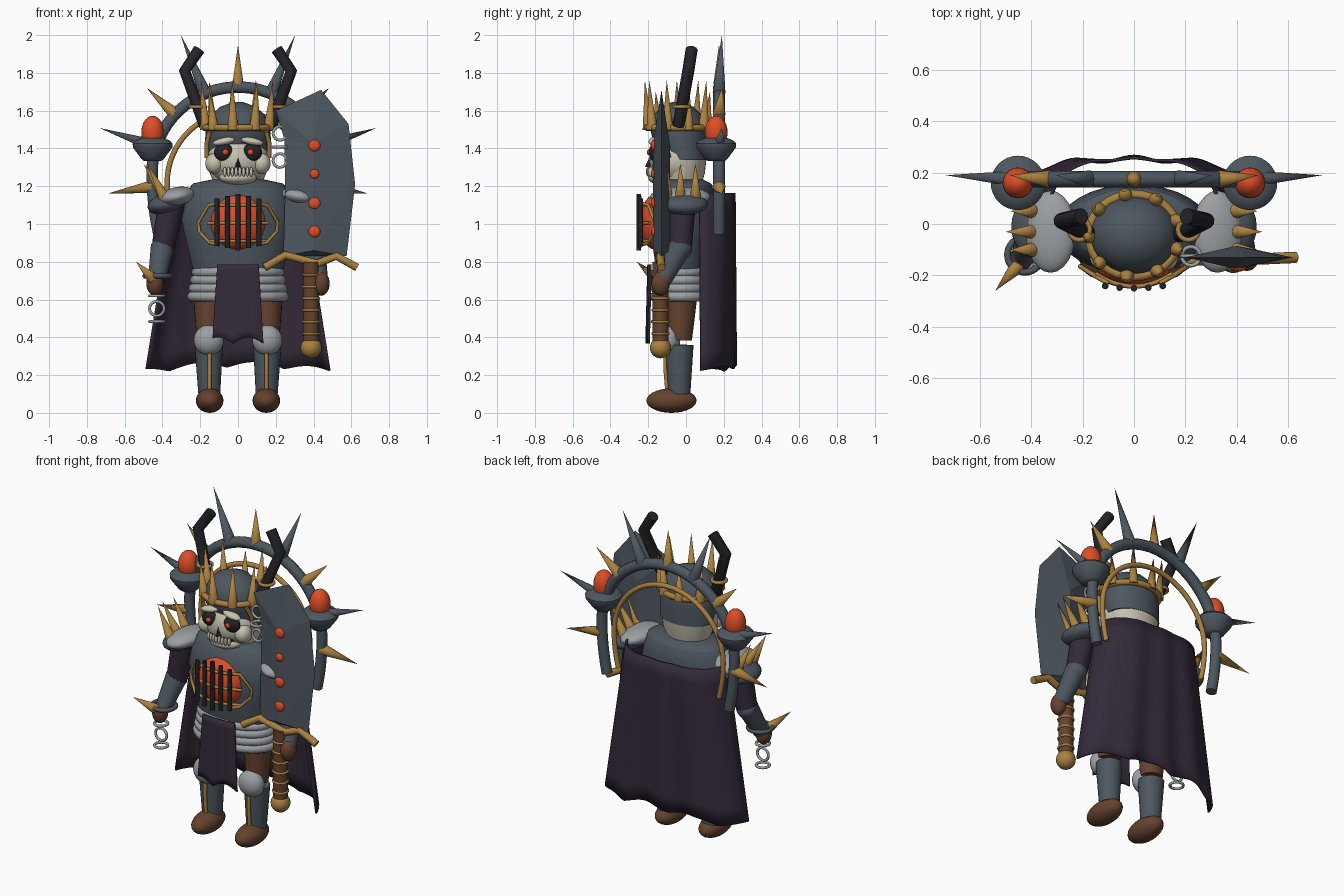
import bpy, bmesh, math
from mathutils import Vector, Matrix

cube = bpy.data.objects.get("Cube")
if cube:
    bpy.data.objects.remove(cube, do_unlink=True)


def material(name, *rgb):
    m = bpy.data.materials.new(name)
    m.use_nodes = True
    m.diffuse_color = (*rgb, 1)
    m.node_tree.nodes["Principled BSDF"].inputs["Base Color"].default_value = (*rgb, 1)
    return m


STEEL = material("dark steel", .075, .095, .115)
PLATE = material("pale steel", .33, .35, .37)
GOLD = material("aged gold", .4, .22, .05)
EMBER = material("ember orange", .72, .075, .02)
LEATHER = material("brown leather", .13, .055, .028)
CLOTH = material("dark purple cloth", .034, .023, .042)
BONE = material("bone", .58, .54, .43)
CHAR = material("charcoal", .017, .017, .022)


def add(name, bm, mat):
    bmesh.ops.recalc_face_normals(bm, faces=bm.faces)
    me = bpy.data.meshes.new(name)
    bm.to_mesh(me)
    bm.free()
    me.materials.append(mat)
    ob = bpy.data.objects.new(name, me)
    bpy.context.collection.objects.link(ob)
    return ob


def ball(name, mat, pos, radii, tilt=0):
    bm = bmesh.new()
    bmesh.ops.create_uvsphere(bm, u_segments=24, v_segments=14, radius=1)
    bm.transform(Matrix.Translation(pos) @ Matrix.Rotation(tilt, 4, 'Y') @ Matrix.Diagonal((*radii, 1)))
    return add(name, bm, mat)


def rod(name, mat, a, b, r1, r2=0, sides=16):
    a, b = Vector(a), Vector(b)
    bm = bmesh.new()
    bmesh.ops.create_cone(bm, cap_ends=True, segments=sides, radius1=r1, radius2=r2, depth=(b - a).length)
    turn = (b - a).to_track_quat('Z', 'Y').to_matrix().to_4x4()
    bm.transform(Matrix.Translation((a + b) / 2) @ turn)
    return add(name, bm, mat)


def tube(name, mat, points, r, closed=False):
    cu = bpy.data.curves.new(name, 'CURVE')
    cu.dimensions = '3D'
    cu.bevel_depth, cu.bevel_resolution, cu.use_fill_caps = r, 3, True
    sp = cu.splines.new('POLY')
    sp.points.add(len(points) - 1)
    for p, co in zip(sp.points, points):
        p.co = (*co, 1)
    sp.use_cyclic_u = closed
    tmp = bpy.data.objects.new(name + "_path", cu)
    bpy.context.collection.objects.link(tmp)
    me = bpy.data.meshes.new_from_object(tmp.evaluated_get(bpy.context.evaluated_depsgraph_get()))
    bpy.data.objects.remove(tmp, do_unlink=True)
    bm = bmesh.new()
    bm.from_mesh(me)
    return add(name, bm, mat)


def arc(center, ra, rb, a0, a1, upright=False, n=32):
    c, out = Vector(center), []
    for i in range(n):
        a = math.radians(a0 + (a1 - a0) * i / (n if a1 - a0 == 360 else n - 1))
        u, v = ra * math.cos(a), rb * math.sin(a)
        out.append(c + Vector((u, 0, v) if upright else (u, v, 0)))
    return out


def arch(name, mat, center, radius, end_x, end_z, r):
    # half circle with legs that curve slightly inward
    x, y, z = center
    legs = []
    for i in range(1, 7):
        t = i / 6
        legs.append((radius + (end_x - radius) * t * t, z + (end_z - z) * t))
    right = [(lx, y, lz) for lx, lz in reversed(legs)]
    left = [(-lx, y, lz) for lx, lz in legs]
    tube(name, mat, right + arc(center, radius, radius, 0, 180, True) + left, r)


def ring(name, mat, center, ra, rb, r, upright=False):
    return tube(name, mat, arc(center, ra, rb, 0, 360, upright), r, True)


def loft(name, mat, sections, x=0, n=32):
    # each section is height, x radius, y radius, y centre
    bm = bmesh.new()
    loops = [[bm.verts.new(p) for p in arc((x, cy, z), rx, ry, 0, 360, n=n)] for z, rx, ry, cy in sections]
    for lo, hi in zip(loops, loops[1:]):
        for i in range(n):
            bm.faces.new((lo[i], lo[(i + 1) % n], hi[(i + 1) % n], hi[i]))
    bm.faces.new(loops[0])
    bm.faces.new(loops[-1])
    return add(name, bm, mat)


def cloth(name, w0, w1, top, bottom, depth, jag, nx=48, nz=10):
    bm = bmesh.new()
    grid = []
    for j in range(nz + 1):
        t = j / nz
        row = []
        for i in range(nx + 1):
            u = 2 * i / nx - 1
            z = top + (bottom + jag(u) - top) * t
            row.append(bm.verts.new((u * (w0 + (w1 - w0) * t), depth(u, t), z)))
        grid.append(row)
    for a, b in zip(grid, grid[1:]):
        for i in range(nx):
            bm.faces.new((a[i], a[i + 1], b[i + 1], b[i]))
    ob = add(name, bm, CLOTH)
    ob.modifiers.new("thickness", 'SOLIDIFY').thickness = .012
    return ob


# Torso, waist bands and cloth
loft("torso", STEEL, [(.6, .2, .12, -.02), (.78, .245, .14, -.02), (.9, .275, .16, -.02), (1.02, .3, .175, -.02),
                      (1.12, .28, .17, -.02), (1.205, .248, .15, -.01), (1.215, .235, .14, -.01), (1.24, .12, .1, -.02)])
for k in range(4):
    z = .745 - k * .043
    ring(f"waist_band_{k}", PLATE, (0, -.02, z), .22 + .008 * k, .13 + .005 * k, .027)
cloth("cape", .34, .49, 1.165, .205,
      lambda u, t: .26 - .05 * u * u - .14 * u ** 8 + (.003 + .007 * t) * math.cos(13 * u),
      lambda u: .035 * (1 - u * u) + .03 * abs(math.sin(5 * u + .6)))
cloth("loincloth", .11, .135, .785, .365,
      lambda u, t: -.205 - .01 * t + .012 * u * u,
      lambda u: .035 * abs(math.sin(2.6 * u + .5)))

# Caged chest core
ball("chest_core", EMBER, (0, -.165, 1.01), (.145, .078, .145))
for k in range(5):
    x = -.112 + k * .056
    h = .15 - .012 * abs(k - 2)
    y = -.25 + .7 * x * x
    rod(f"cage_bar_{k}", CHAR, (x, y, 1.01 - h), (x, y, 1.01 + h), .013, .013)
for k, w in enumerate((.15, .16, .15)):
    z = .91 + k * .095
    tube(f"cage_band_{k}", GOLD, [(w * i / 8, -.243 + .05 * (i / 8) ** 2, z) for i in range(-8, 9)], .009)

# Head and helm
ball("skull", BONE, (0, -.05, 1.34), (.165, .145, .14))
loft("skull_base", BONE, [(1.2, .12, .1, -.02), (1.27, .15, .12, -.02), (1.36, .16, .12, -.01)])
loft("helm", STEEL, [(1.34, .166, .12, -.01), (1.45, .174, .143, -.033), (1.52, .17, .15, -.045),
                     (1.58, .14, .125, -.045), (1.62, .095, .085, -.045), (1.645, .03, .03, -.045)])
ball("jaw", BONE, (0, -.12, 1.245), (.1, .08, .04))
ball("mouth", CHAR, (0, -.165, 1.28), (.085, .03, .018))
rod("nose", CHAR, (0, -.19, 1.3), (0, -.188, 1.365), .028, 0, 3)
for k in range(8):
    x = -.07 + k * .02
    ball(f"tooth_{k}", BONE, (x, -.2 + 2.5 * x * x, 1.277), (.009, .012, .026))
ring("crown_band", GOLD, (0, -.045, 1.51), .175, .16, .018)
for k in range(9):
    a = math.radians(-59 + 40 * k)
    c, s = math.cos(a), math.sin(a)
    h = .2 if k in (2, 4, 7) else .26
    rod(f"crown_spike_{k}", GOLD, (.172 * c, -.045 + .157 * s, 1.5), (.195 * c, -.045 + .175 * s, 1.5 + h), .03)

# Halo arches behind the head
HUB = Vector((0, .175, 1.27))
arch("halo_arch", STEEL, HUB, .455, .42, .95, .032)
arch("halo_inner_arch", GOLD, (0, .17, 1.22), .375, .345, 1.0, .015)
rod("halo_top_spike", GOLD, (0, .175, 1.74), (0, .175, 1.95), .03)

# Paired parts
for s, side in ((1, "left"), (-1, "right")):
    def n(part):
        return f"{side}_{part}"

    # halo spikes and lanterns
    for k, (deg, reach, mat) in enumerate(((-9, .70, GOLD), (18, .77, STEEL), (43, .66, GOLD), (67.5, .79, STEEL))):
        d = Vector((s * math.cos(math.radians(deg)), 0, math.sin(math.radians(deg))))
        rod(n(f"halo_spike_{k}"), mat, HUB + d * .46, HUB + d * reach + Vector((0, .015, 0)), .034)
    loft(n("lantern_bowl"), STEEL, [(1.333, .045, .045, .16), (1.345, .06, .06, .16), (1.405, .104, .104, .16),
                                    (1.425, .106, .106, .16), (1.442, .09, .09, .16), (1.455, .06, .06, .16)], x=s * .452)
    ball(n("lantern_flame"), EMBER, (s * .452, .16, 1.485), (.06, .06, .088))

    # cage frame, face and horns
    tube(n("cage_frame"), GOLD, [(s * .1, -.232, 1.11), (s * .155, -.2, 1.1), (s * .21, -.165, 1.01),
                                 (s * .205, -.165, .96), (s * .15, -.2, .9), (s * .1, -.232, .89)], .009)
    ball(n("eye_socket"), CHAR, (s * .075, -.165, 1.38), (.052, .032, .048))
    ball(n("eye"), EMBER, (s * .066, -.195, 1.38), (.016, .012, .016))
    ball(n("brow"), BONE, (s * .075, -.168, 1.437), (.06, .03, .02), s * .2)
    ball(n("cheekbone"), BONE, (s * .125, -.125, 1.32), (.048, .055, .055))
    tube(n("helm_trim"), GOLD, [(s * .165, -.09, 1.35), (s * .165, -.105, 1.43), (s * .15, -.13, 1.49)], .012)
    tube(n("horn"), CHAR, [(s * .175, -.04, 1.52), (s * .282, .012, 1.81), (s * .205, .03, 1.925)], .032)
    ring(n("horn_ring"), GOLD, (s * .212, -.022, 1.62), .04, .04, .01)

    # arms
    ball(n("pauldron_lower"), STEEL, (s * .38, -.01, 1.105), (.1, .125, .055), s * .2)
    ball(n("pauldron_upper"), PLATE, (s * .325, -.03, 1.145), (.1, .16, .05), s * .2)
    for k, y in enumerate((-.1, -.03, .05)):
        rod(n(f"pauldron_spike_{k}"), GOLD, (s * .39, y, 1.14), (s * (.5 - .02 * abs(k - 1)), y, 1.32), .03)
    rod(n("upper_arm"), CLOTH, (s * .355, -.02, 1.1), (s * .4, -.03, .86), .072, .06)
    ball(n("elbow"), STEEL, (s * .4, -.03, .87), (.062, .062, .06))
    rod(n("forearm"), STEEL, (s * .4, -.03, .88), (s * .43, -.125, .7), .062, .047)
    ball(n("hand"), LEATHER, (s * .44, -.135, .685), (.045, .048, .065))

    # legs
    rod(n("thigh"), LEATHER, (s * .155, -.033, .385), (s * .155, -.02, .66), .064, .085, 24)
    ball(n("knee_guard"), PLATE, (s * .155, -.09, .385), (.08, .06, .08))
    rod(n("shin"), STEEL, (s * .152, -.035, .1), (s * .155, -.035, .36), .058, .075, 24)
    tube(n("shin_trim"), GOLD, [(s * .15, -.108, .33), (s * .15, -.11, .24), (s * .15, -.1, .12)], .011)
    ball(n("boot"), LEATHER, (s * .15, -.077, .065), (.073, .133, .065))

# Wrist ring with a spike, and the hanging chains
ring("wrist_ring", STEEL, (-.425, -.12, .725), .068, .068, .013)
rod("wrist_spike", GOLD, (-.455, -.165, .715), (-.54, -.26, .8), .03)
for k in range(3):
    ring(f"wrist_chain_{k}", PLATE, (-.43, -.14, .62 - k * .068), .038, .038, .008, k % 2 == 1)
    ring(f"blade_chain_{k}", PLATE, (.222, -.125, 1.48 - k * .072), .036, .036, .008, k % 2 == 0)

# Broad blade with a raised ridge on both sides
outline = [(.24, .83), (.575, .83), (.62, 1.21), (.585, 1.53), (.44, 1.71), (.2, 1.6), (.245, 1.45), (.25, 1.2)]
bm = bmesh.new()
rim = [bm.verts.new((x, -.13, z)) for x, z in outline]
for dy in (-.045, .045):
    low, high = (bm.verts.new((.4, -.13 + dy, z)) for z in (.86, 1.42))
    peak = [low, low, high, high, high, high, high, low]
    for i in range(8):
        j = (i + 1) % 8
        bm.faces.new((rim[i], rim[j], peak[i]))
        if peak[i] != peak[j]:
            bm.faces.new((rim[j], peak[j], peak[i]))
blade = add("blade", bm, STEEL)
for k, z in enumerate((1.415, 1.265, 1.11, .96)):
    r = .025 if k == 1 else .031
    ball(f"blade_gem_{k}", EMBER, (.405, -.17, z), (r, .016, r))
tube("blade_guard", GOLD, [(.14, -.15, .77), (.25, -.14, .835), (.42, -.135, .79), (.52, -.135, .83), (.63, -.13, .77)], .022)
rod("grip", LEATHER, (.387, -.135, .36), (.387, -.135, .8), .042, .042)
for k in range(6):
    ring(f"grip_ring_{k}", GOLD, (.387, -.135, .42 + k * .062), .042, .042, .007)
ball("pommel", GOLD, (.387, -.135, .345), (.056, .056, .056))

# Smooth the rounded parts, keep the blade faceted
bpy.ops.object.select_all(action='DESELECT')
for ob in bpy.context.collection.objects:
    if ob.type == 'MESH' and ob != blade:
        ob.select_set(True)
        bpy.context.view_layer.objects.active = ob
bpy.ops.object.shade_smooth_by_angle(angle=math.radians(40))
